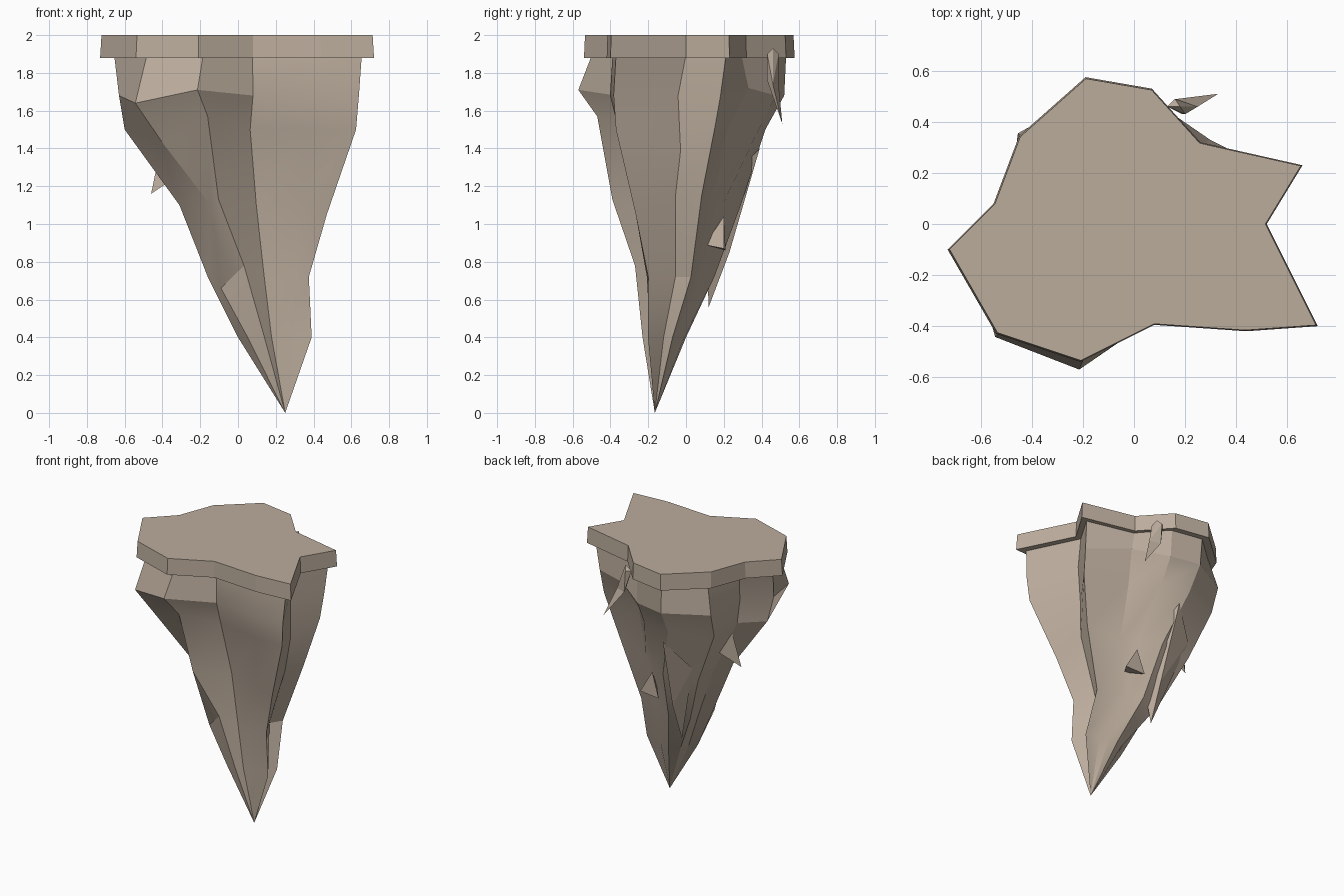
import bpy
import bmesh
import math

if "Cube" in bpy.data.objects:
    bpy.data.objects.remove(bpy.data.objects["Cube"], do_unlink=True)

# One stone colour for everything
stone = bpy.data.materials.new("warm_grey_stone")
stone.use_nodes = True
colour = (0.5, 0.415, 0.335, 1)
stone.diffuse_color = colour
stone.node_tree.nodes["Principled BSDF"].inputs["Base Color"].default_value = colour


def finish(name, bm, smooth_angle=None):
    """Turn a bmesh into a named stone object."""
    bmesh.ops.recalc_face_normals(bm, faces=bm.faces[:])
    mesh = bpy.data.meshes.new(name)
    bm.to_mesh(mesh)
    bm.free()
    mesh.materials.append(stone)
    obj = bpy.data.objects.new(name, mesh)
    bpy.context.collection.objects.link(obj)
    if smooth_angle:
        bpy.ops.object.select_all(action="DESELECT")
        obj.select_set(True)
        bpy.context.view_layer.objects.active = obj
        bpy.ops.object.shade_smooth_by_angle(angle=math.radians(smooth_angle))
    return obj


def bridge(bm, upper, lower):
    """Join two closed rings with quads."""
    count = len(upper)
    for i in range(count):
        j = (i + 1) % count
        bm.faces.new((upper[i], upper[j], lower[j], lower[i]))


def shard(name, points):
    """Angular splinter made as the hull of a few points."""
    bm = bmesh.new()
    for point in points:
        bm.verts.new(point)
    bmesh.ops.convex_hull(bm, input=bm.verts[:])
    return finish(name, bm)


# Ragged star outline shared by the cap and the rock below it
outline = [(-0.19, 0.575), (0.07, 0.53), (0.26, 0.32), (0.66, 0.23),
           (0.52, 0), (0.72, -0.4), (0.44, -0.42), (0.08, -0.395),
           (-0.21, -0.54), (-0.54, -0.43), (-0.73, -0.1),
           (-0.55, 0.08), (-0.45, 0.345)]
xs, ys = zip(*outline)
x_low, x_span = min(xs), max(xs) - min(xs)
y_low, y_span = min(ys), max(ys) - min(ys)

# Flat cap, flaring slightly towards its underside
bm = bmesh.new()
cap_top = [bm.verts.new((x * 0.99, y * 0.99, 2)) for x, y in outline]
cap_bottom = [bm.verts.new((x, y, 1.88)) for x, y in outline]
bridge(bm, cap_top, cap_bottom)
bm.faces.new(cap_top)
bm.faces.new(cap_bottom)
finish("ground_cap", bm)

# Tapering rock: each ring is height, x range and y range
rings = [(1.89, -0.655, 0.655, -0.5, 0.53),
         (1.68, -0.63, 0.64, -0.57, 0.52),
         (1.5, -0.6, 0.625, -0.45, 0.42),
         (1.1, -0.31, 0.49, -0.38, 0.29),
         (0.72, -0.16, 0.375, -0.25, 0.15),
         (0.4, 0, 0.39, -0.23, 0)]

# Local ledges and hollows: for each ring, column and its x, y, z offset
nudges = [
    {},
    # brow over the front, ledge at the back notch, swollen back corner
    {2: (0.06, 0.06, 0.04), 5: (0, 0.05, 0), 6: (0, 0.05, 0),
     7: (0, 0.06, 0), 8: (-0.04, 0, 0.03), 9: (-0.08, 0.02, -0.04),
     12: (-0.07, 0.06, 0)},
    {4: (0, 0, -0.11), 5: (0, -0.03, 0), 7: (-0.02, 0.04, 0),
     8: (0, -0.02, 0.07), 9: (0.04, 0, -0.07), 12: (-0.08, 0.06, 0)},
    # deep front gully and undercut
    {1: (0, -0.07, 0), 3: (0.03, 0, 0.05), 4: (0.05, 0, 0.05),
     5: (-0.02, 0.03, -0.05), 6: (0, 0.04, 0), 7: (-0.04, 0.08, 0),
     8: (-0.08, -0.01, 0.03), 9: (0.06, 0.05, 0),
     11: (-0.05, 0.05, 0), 12: (-0.12, 0.1, 0)},
    {1: (0, -0.05, 0), 6: (0.03, 0, 0), 8: (0, -0.02, 0.06),
     9: (0, 0, -0.06), 12: (-0.06, 0.05, 0)},
    {4: (-0.04, 0, 0), 6: (-0.06, 0.02, 0), 7: (-0.04, 0.01, 0)}]

bm = bmesh.new()
previous = None
for (z, x_min, x_max, y_min, y_max), offsets in zip(rings, nudges):
    ring = []
    for column, (x, y) in enumerate(outline):
        u, v = (x - x_low) / x_span, (y - y_low) / y_span
        dx, dy, dz = offsets.get(column, (0, 0, 0))
        ring.append(bm.verts.new((x_min + u * (x_max - x_min) + dx,
                                  y_min + v * (y_max - y_min) + dy,
                                  z + dz)))
    if previous:
        bridge(bm, previous, ring)
    else:
        bm.faces.new(ring)
    previous = ring
tip = bm.verts.new((0.25, -0.165, 0))
for a, b in zip(previous, previous[1:] + previous[:1]):
    bm.faces.new((a, b, tip))
finish("hanging_rock", bm, smooth_angle=20)

# Curved tusk hanging behind the cap, in two hulls that share a waist
waist = [(0.17, 0.49, 1.74), (0.25, 0.46, 1.74), (0.19, 0.43, 1.76)]
shard("tusk_upper", waist + [(0.13, 0.46, 1.9), (0.18, 0.46, 1.93),
                             (0.2, 0.43, 1.9), (0.16, 0.49, 1.9)])
shard("tusk_lower", waist + [(0.33, 0.51, 1.53)])

# Splinters sticking out of the rock
shard("back_splinter", [(0.14, 0.2, 1.04), (0.24, 0.2, 0.87),
                        (0.08, 0.21, 0.86), (0.17, 0.1, 0.89)])
shard("side_splinter", [(-0.46, 0, 1.16), (-0.4, 0.04, 1.45),
                        (-0.3, 0.14, 1.32), (-0.25, 0, 1.3)])
shard("back_rib", [(-0.08, 0.39, 1.4), (-0.25, 0.28, 1.2), (-0.05, 0.12, 0.56),
                   (0.05, 0.1, 1.1), (-0.05, 0.23, 0.85)])
